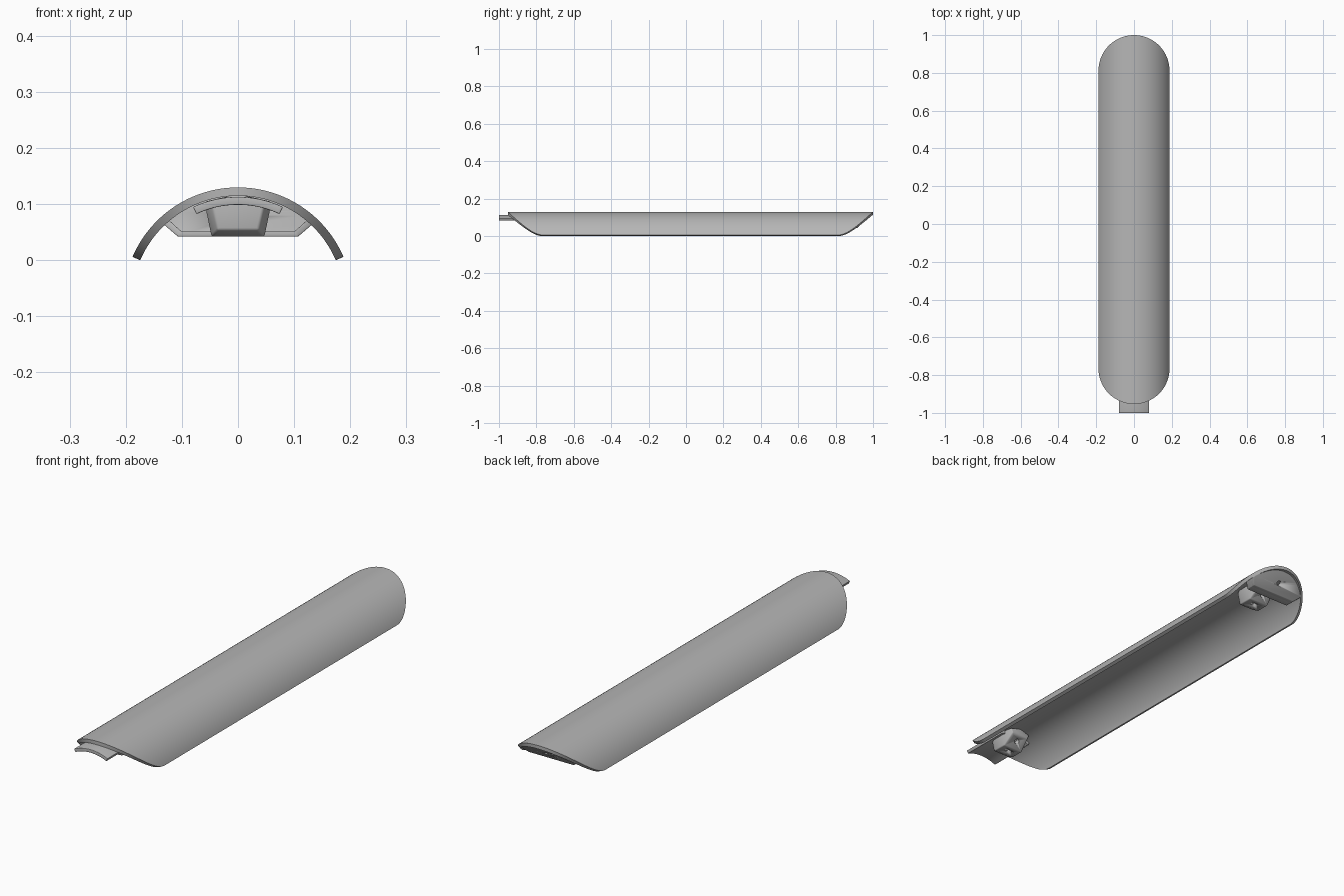
import bpy, bmesh
from math import sin, cos, pi, sqrt, asin
from mathutils import Vector, Matrix

cube = bpy.data.objects.get("Cube")
if cube:
    bpy.data.objects.remove(cube, do_unlink=True)

grey = bpy.data.materials.new("satin_grey")
grey.use_nodes = True
COLOUR = (0.47, 0.47, 0.47, 1)
grey.diffuse_color = COLOUR
grey.node_tree.nodes["Principled BSDF"].inputs["Base Color"].default_value = COLOUR

OUTER, INNER = 0.2046, 0.1896    # shell radii
HALF_ANGLE = 1.165               # half the arc of the shell
AXIS_Z = -INNER * cos(HALF_ANGLE)
HALF_W = OUTER * sin(HALF_ANGLE)


def finish(name, bm, bevel=0.0):
    bmesh.ops.recalc_face_normals(bm, faces=bm.faces)
    mesh = bpy.data.meshes.new(name)
    bm.to_mesh(mesh)
    bm.free()
    mesh.materials.append(grey)
    obj = bpy.data.objects.new(name, mesh)
    bpy.context.collection.objects.link(obj)
    for o in bpy.context.selected_objects:
        o.select_set(False)
    obj.select_set(True)
    bpy.context.view_layer.objects.active = obj
    if bevel:
        mod = obj.modifiers.new("soft_edges", 'BEVEL')
        mod.width, mod.segments, mod.limit_method = bevel, 3, 'ANGLE'
        bpy.ops.object.modifier_apply(modifier=mod.name)
    bpy.ops.object.shade_smooth_by_angle(angle=0.6)
    return obj


def loft(name, rings, bevel=0.0):
    """Skin a row of closed rings and cap both ends."""
    bm = bmesh.new()
    rows = [[bm.verts.new(p) for p in ring] for ring in rings]
    n = len(rows[0])
    for a, b in zip(rows, rows[1:]):
        for i in range(n):
            j = (i + 1) % n
            bm.faces.new((a[i], a[j], b[j], b[i]))
    bm.faces.new(rows[0])
    bm.faces.new(rows[-1])
    return finish(name, bm, bevel)


def on_arc(radius, angle, y):
    return Vector((radius * sin(angle), y, AXIS_Z + radius * cos(angle)))


def drill(obj, centre, direction, radius, depth):
    """Cut a round hole centred on a point along a direction."""
    bm = bmesh.new()
    turn = Vector(direction).to_track_quat('Z', 'Y').to_matrix().to_4x4()
    bmesh.ops.create_cone(bm, cap_ends=True, segments=20, radius1=radius, radius2=radius,
                          depth=depth, matrix=Matrix.Translation(centre) @ turn)
    cutter = finish("hole_cutter", bm)
    cutter.hide_render = True
    bpy.context.view_layer.objects.active = obj
    mod = obj.modifiers.new("hole", 'BOOLEAN')
    mod.operation, mod.object, mod.solver = 'DIFFERENCE', cutter, 'EXACT'
    bpy.ops.object.modifier_apply(modifier=mod.name)
    bpy.data.objects.remove(cutter, do_unlink=True)


# Curved shell with ends that are round in plan
FRONT, BACK, STEPS = -0.953, 1.0, 72
rings = []
for i in range(STEPS + 1):
    t = -pi / 2 + pi * i / STEPS
    angle = HALF_ANGLE * sin(t)
    share = min(1.0, abs(sin(angle)) / sin(HALF_ANGLE))
    inset = HALF_W * (1 - sqrt(1 - share * share))
    y0, y1 = FRONT + inset, BACK - inset
    rings.append([on_arc(OUTER, angle, y0), on_arc(OUTER, angle, y1),
                  on_arc(INNER, angle, y1), on_arc(INNER, angle, y0)])
loft("curved_shell", rings)

# Joining tongue at the front, tucked under the shell
TONGUE_OUT, TONGUE_IN = INNER - 0.002, INNER - 0.016
reach = asin(0.08 / TONGUE_OUT)
rings = []
for i in range(25):
    a = reach * (i / 12 - 1)
    rings.append([on_arc(TONGUE_OUT, a, -1.0), on_arc(TONGUE_OUT, a, -0.78),
                  on_arc(TONGUE_IN, a, -0.78), on_arc(TONGUE_IN, a, -1.0)])
loft("joining_tongue", rings, 0.002)


# Screw blocks under the shell
def block_section(y, top, bottom, low):
    return [Vector(p) for p in ((-bottom, y, low), (bottom, y, low), (top, y, 0.104),
                                (0, y, 0.118), (-top, y, 0.104))]


def screw_block(name, y):
    block = loft(name, [block_section(y - 0.065, 0.048, 0.036, 0.054),
                        block_section(y - 0.04, 0.06, 0.047, 0.042),
                        block_section(y + 0.015, 0.06, 0.047, 0.042),
                        block_section(y + 0.065, 0.05, 0.04, 0.085)], 0.004)
    drill(block, (0, y - 0.012, 0.045), (0, 0, 1), 0.011, 0.05)
    drill(block, (0, y + 0.043, 0.066), (0, 0.65, -0.75), 0.011, 0.04)


screw_block("front_screw_block", -0.81)
screw_block("back_screw_block", 0.8)

# Sloping end wall inside the back of the shell
corner = asin(0.131 / INNER)
arc = [on_arc(INNER + 0.003, corner * (1 - i / 12), 0) for i in range(25)]
outline = [Vector((-0.107, 0, 0.042)), Vector((0.107, 0, 0.042))] + arc


def sloped(points, shift):
    return [Vector((p.x, 0.873 + p.z + shift, p.z)) for p in points]


wall = loft("end_wall", [sloped(outline, -0.016), sloped(outline, 0)], 0.002)
drill(wall, (0, 0.946, 0.08), (0, 1, -1), 0.01, 0.08)

# Lip running inward along the lower edge of the wall
path = [outline[-1], outline[0], outline[1], outline[2]]
inner_path = [Vector((p.x * 0.95, 0, p.z + 0.01)) for p in path]
rings = []
for p, q in zip(path, inner_path):
    near, far = 0.873 + p.z - 0.045, 0.873 + p.z - 0.006
    rings.append([Vector((p.x, near, p.z)), Vector((p.x, far, p.z)),
                  Vector((q.x, far, q.z)), Vector((q.x, near, q.z))])
loft("end_wall_lip", rings, 0.002)
